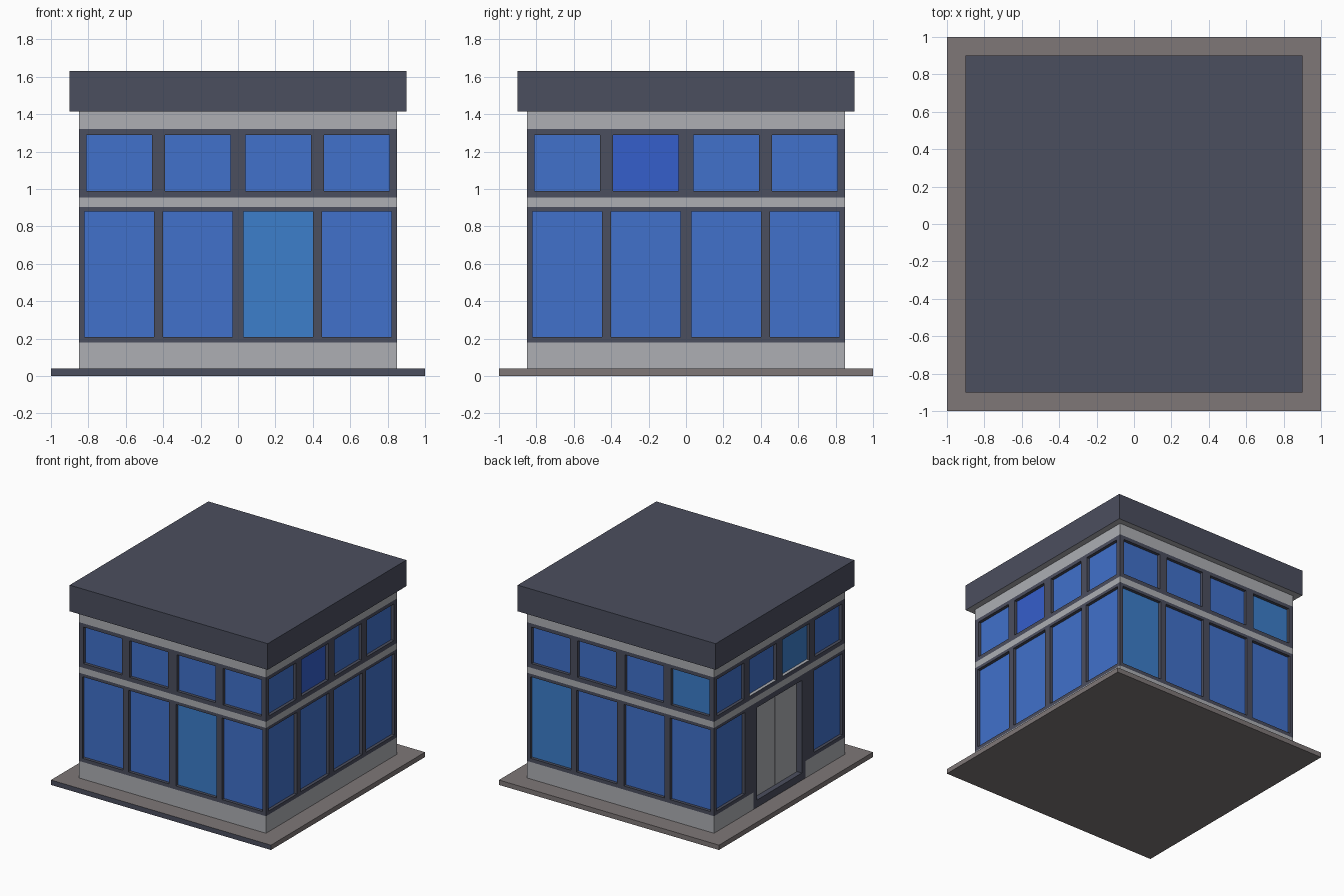
import bpy, bmesh, math
from mathutils import Matrix, Vector

if "Cube" in bpy.data.objects:
    bpy.data.objects.remove(bpy.data.objects["Cube"], do_unlink=True)


def linear(c):
    c /= 255
    return c / 12.92 if c <= 0.04045 else ((c + 0.055) / 1.055) ** 2.4


def material(name, *rgb):
    m = bpy.data.materials.new(name)
    m.use_nodes = True
    col = [linear(c) for c in rgb] + [1]
    m.diffuse_color = col
    m.node_tree.nodes["Principled BSDF"].inputs["Base Color"].default_value = col
    return m


SLATE, WALL, PAVING, GLASS, LIGHT_GLASS, DEEP_GLASS = range(6)
MATS = [material("slate", 75, 78, 94), material("pale_wall", 173, 175, 180),
        material("paving", 126, 119, 119), material("blue_glass", 65, 113, 203),
        material("light_blue_glass", 60, 126, 203), material("deep_blue_glass", 53, 94, 203)]


def finish(bm, name):
    mesh = bpy.data.meshes.new(name)
    bm.to_mesh(mesh)
    bm.free()
    for m in MATS:
        mesh.materials.append(m)
    ob = bpy.data.objects.new(name, mesh)
    bpy.context.collection.objects.link(ob)
    return ob


def box(name, lo, hi, rule):
    """Box whose face colours come from a rule on the face normal."""
    lo, hi = Vector(lo), Vector(hi)
    bm = bmesh.new()
    bmesh.ops.create_cube(bm, size=1)
    for v in bm.verts:
        v.co = Vector([(v.co[i] + 0.5) * (hi[i] - lo[i]) + lo[i] for i in range(3)])
    bm.normal_update()
    for f in bm.faces:
        f.material_index = rule(f.normal)
    return finish(bm, name)


HALF, BOTTOM, TOP = 0.85, 0.04, 1.415
DOOR_W, DOOR_Z0, DOOR_Z1, DOOR_DEPTH = 0.29, 0.10, 0.86, 0.05
RECESS = 0.025
LOWER = [(-0.82, -0.45), (-0.40, -0.03), (0.03, 0.40), (0.45, 0.82)]
UPPER = [(-0.81, -0.46), (-0.39, -0.04), (0.04, 0.39), (0.46, 0.81)]
BANDS = [0.18, 0.905, 0.955, 1.32]


def facade(name, turn, tints, door=False):
    """One wall: flush colour bands with recessed panes."""
    spin = Matrix.Rotation(turn * math.pi / 2, 3, "Z")
    bm = bmesh.new()

    def quad(pts, mat):
        # points are (across, depth, height) on the wall
        verts = [bm.verts.new(spin @ Vector((u, d - HALF, z))) for u, d, z in pts]
        bm.faces.new(verts).material_index = mat

    # openings: left, right, bottom, top, depth, pane colour, sill colour
    holes = []
    for row, spans, z0, z1 in (("lower", LOWER, 0.21, 0.88), ("upper", UPPER, 0.99, 1.29)):
        for i, (a, b) in enumerate(spans):
            if door and row == "lower" and i in (1, 2):
                continue
            sill = WALL if door and row == "upper" and i in (1, 2) else SLATE
            holes.append((a, b, z0, z1, RECESS, tints.get((row, i), GLASS), sill))
    us, zs = {-HALF, HALF}, {BOTTOM, TOP, *BANDS}
    if door:
        holes.append((-DOOR_W, DOOR_W, DOOR_Z0, DOOR_Z1, DOOR_DEPTH, SLATE, SLATE))
        us |= {-0.34, 0.34}
    for a, b, z0, z1, *_ in holes:
        us |= {a, b}
        zs |= {z0, z1}
    us, zs = sorted(us), sorted(zs)

    # flush wall cells
    for a, b in zip(us, us[1:]):
        for c, e in zip(zs, zs[1:]):
            u, z = (a + b) / 2, (c + e) / 2
            if any(h[0] < u < h[1] and h[2] < z < h[3] for h in holes):
                continue
            framed = BANDS[0] < z < BANDS[1] or BANDS[2] < z < BANDS[3]
            framed = framed or (door and abs(u) < 0.34 and z < BANDS[0])
            quad([(a, 0, c), (b, 0, c), (b, 0, e), (a, 0, e)], SLATE if framed else WALL)

    # panes and reveals
    for a, b, z0, z1, d, pane, sill in holes:
        ring = [(a, z0), (b, z0), (b, z1), (a, z1)]
        quad([(u, d, z) for u, z in ring], pane)
        for k in range(4):
            (u0, v0), (u1, v1) = ring[k], ring[(k + 1) % 4]
            quad([(u0, 0, v0), (u1, 0, v1), (u1, d, v1), (u0, d, v0)], sill if k == 0 else SLATE)
    bmesh.ops.remove_doubles(bm, verts=bm.verts, dist=0.0001)
    finish(bm, name)


facade("front_wall", 0, {("lower", 2): LIGHT_GLASS})
facade("left_wall", 1, {("upper", 1): DEEP_GLASS})
facade("back_wall", 2, {("lower", 0): LIGHT_GLASS, ("upper", 3): LIGHT_GLASS})
facade("right_wall", 3, {("upper", 2): LIGHT_GLASS}, door=True)

# double door on the right wall
x = -HALF + DOOR_DEPTH
for name, s in (("door_leaf_rear", 1), ("door_leaf_front", -1)):
    y0, y1 = sorted((s * 0.003, s * (DOOR_W - 0.005)))
    box(name, (x - 0.006, y0, DOOR_Z0), (x, y1, DOOR_Z1 - 0.005), lambda n: WALL)

# paving slab with a dark front edge
box("paving_slab", (-1, -1, 0), (1, 1, BOTTOM), lambda n: SLATE if n.y < -0.5 else PAVING)

# overhanging roof with a pale soffit
box("roof", (-0.9, -0.9, TOP), (0.9, 0.9, 1.63), lambda n: WALL if n.z < -0.5 else SLATE)
